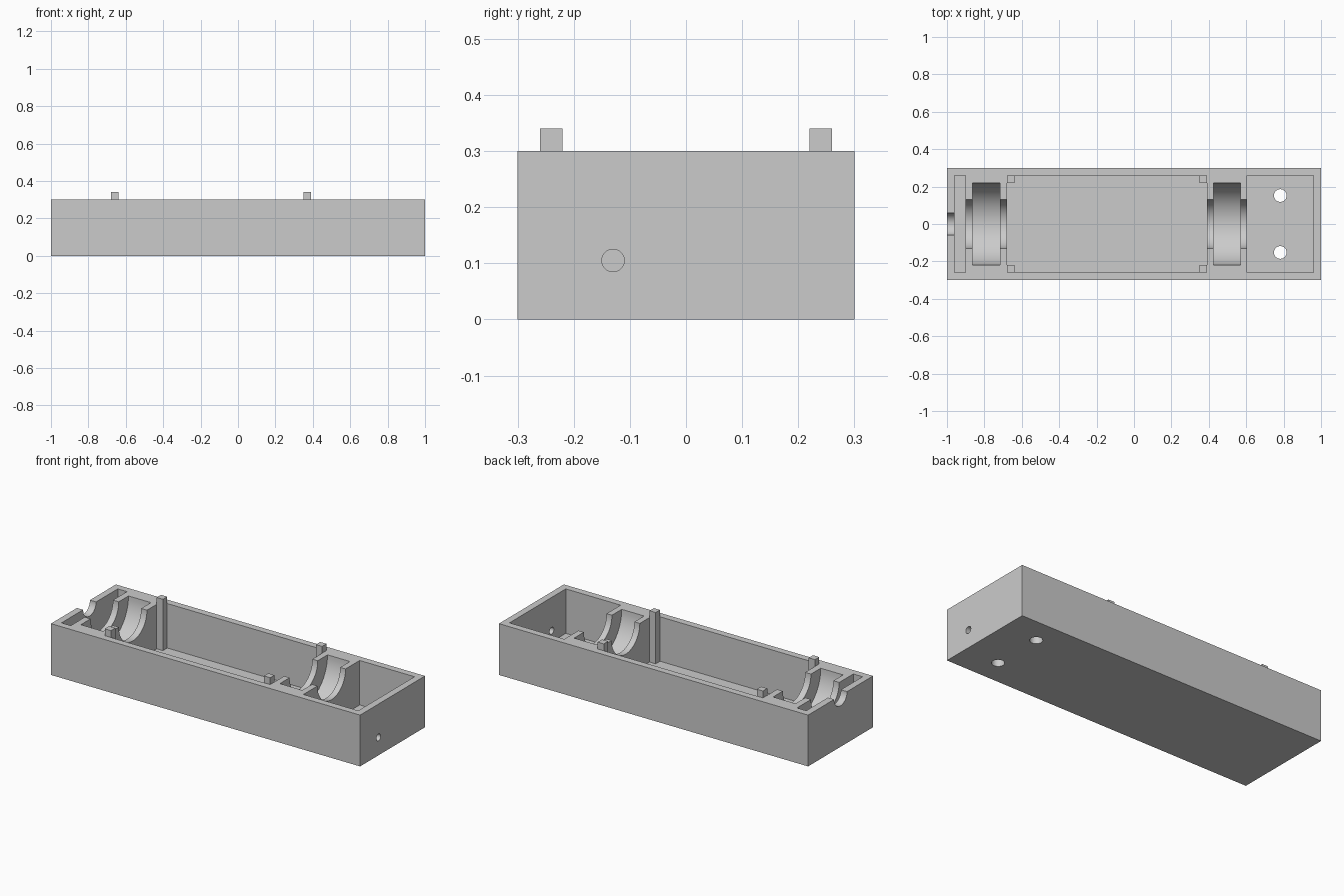
import bpy
from math import pi, radians

cube = bpy.data.objects.get("Cube")
if cube:
    bpy.data.objects.remove(cube, do_unlink=True)

GREY = (0.6, 0.6, 0.6, 1)
grey = bpy.data.materials.new("plain grey")
grey.use_nodes = True
grey.diffuse_color = GREY
grey.node_tree.nodes["Principled BSDF"].inputs["Base Color"].default_value = GREY

HEIGHT, FLOOR, WALL = 0.3, 0.04, 0.04
INNER_Y = 0.3 - WALL


def box(name, x, y, z):
    """Box from (min, max) ranges."""
    bpy.ops.mesh.primitive_cube_add(size=1, location=[sum(r) / 2 for r in (x, y, z)])
    ob = bpy.context.object
    ob.name = name
    ob.scale = [r[1] - r[0] for r in (x, y, z)]
    bpy.ops.object.transform_apply(location=True, rotation=True, scale=True)
    ob.data.materials.append(grey)
    return ob


def rod(name, radius, length, centre, along_x=True):
    bpy.ops.mesh.primitive_cylinder_add(vertices=64, radius=radius, depth=length, location=centre,
                                        rotation=(0, pi / 2 if along_x else 0, 0))
    ob = bpy.context.object
    ob.name = name
    bpy.ops.object.transform_apply(location=True, rotation=True, scale=True)
    ob.data.materials.append(grey)
    return ob


def cut(target, cutter):
    cutter.hide_render = True
    mod = target.modifiers.new("cut", "BOOLEAN")
    mod.operation, mod.solver, mod.object = "DIFFERENCE", "EXACT", cutter
    bpy.context.view_layer.objects.active = target
    bpy.ops.object.modifier_apply(modifier=mod.name)
    bpy.data.objects.remove(cutter, do_unlink=True)


# Solid tray block
tray = box("tray", (-1, 1), (-0.3, 0.3), (0, HEIGHT))

# Three open compartments
for x in ((-0.96, -0.90), (-0.68, 0.39), (0.605, 0.96)):
    cut(tray, box("compartment_cutter", x, (-INNER_Y, INNER_Y), (FLOOR, 0.5)))

# Stepped bearing cradles between the compartments
for x in (-0.79, 0.4975):
    cut(tray, rod("shaft_cutter", 0.13, 0.25, (x, 0, HEIGHT)))
    cut(tray, rod("bearing_cutter", 0.22, 0.145, (x, 0, HEIGHT)))

# Shaft notch in one end wall, cable hole in the other
cut(tray, rod("notch_cutter", 0.06, 0.1, (-1, 0, HEIGHT)))
cut(tray, rod("cable_hole_cutter", 0.02, 0.12, (0.98, -0.13, 0.105)))

# Pair of holes through the floor
for y in (-0.152, 0.152):
    cut(tray, rod("floor_hole_cutter", 0.034, 0.2, (0.782, y, 0.02), along_x=False))

bpy.ops.object.select_all(action="DESELECT")
tray.select_set(True)
bpy.context.view_layer.objects.active = tray
bpy.ops.object.shade_smooth_by_angle(angle=radians(30))

# Locating posts in the corners of the main compartment
for end, x in (("right", (-0.68, -0.64)), ("left", (0.35, 0.39))):
    for side, y in (("front", (-0.26, -0.22)), ("back", (0.22, 0.26))):
        box(f"{side}_{end}_post", x, y, (FLOOR, 0.34))
